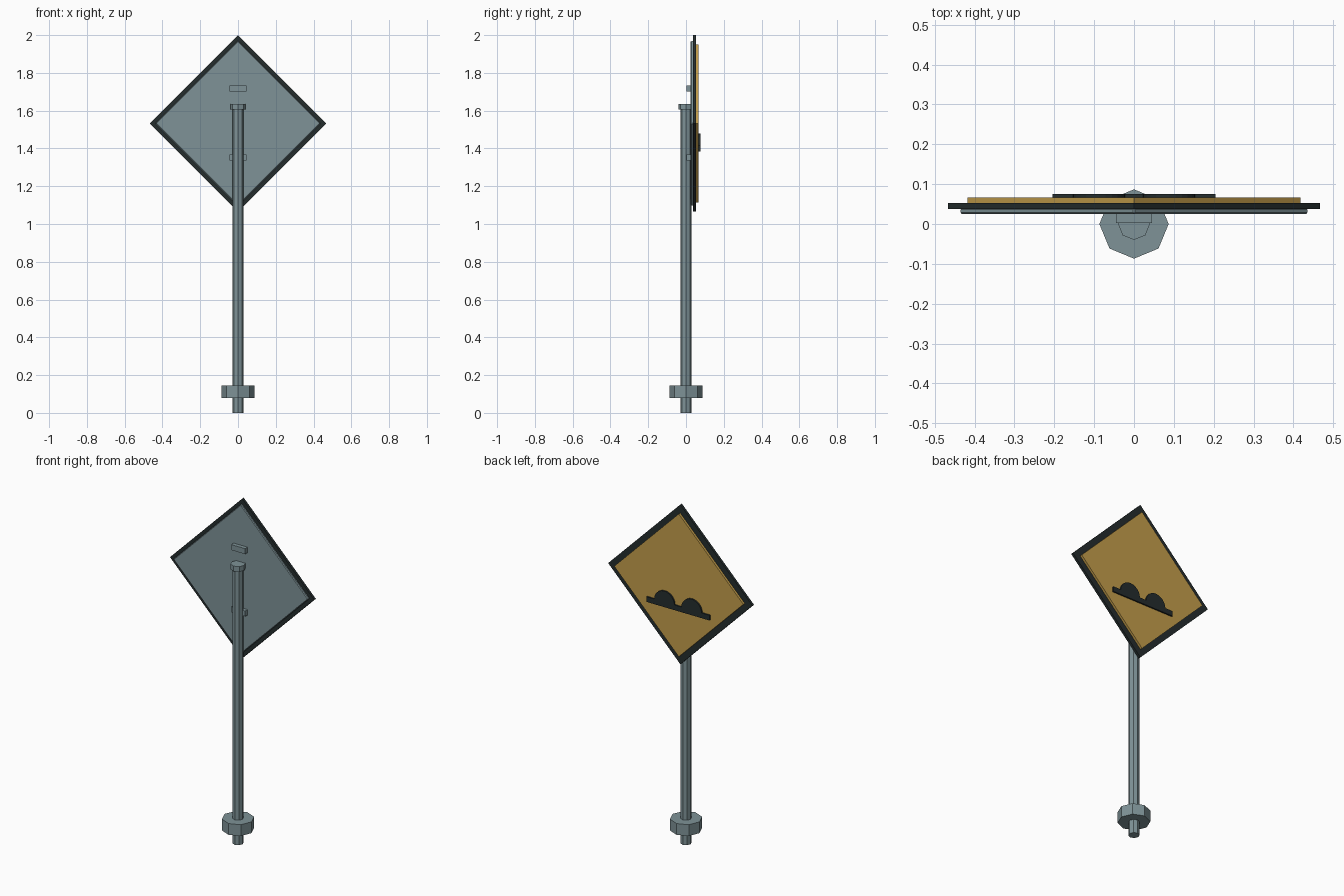
import bpy
import bmesh
from math import cos, sin, pi, sqrt

cube = bpy.data.objects.get("Cube")
if cube:
    bpy.data.objects.remove(cube, do_unlink=True)


def material(name, rgb):
    mat = bpy.data.materials.new(name)
    mat.use_nodes = True
    mat.diffuse_color = (*rgb, 1)
    mat.node_tree.nodes["Principled BSDF"].inputs["Base Color"].default_value = (*rgb, 1)
    return mat


steel = material("grey steel", (0.21, 0.29, 0.31))
yellow = material("sign yellow", (0.55, 0.34, 0.07))
black = material("sign black", (0.018, 0.026, 0.027))


def prism(name, outline, start, end, mat, axis="Z"):
    """Extrude a closed 2D outline along Z or Y."""
    bm = bmesh.new()
    place = (lambda a, b, t: (a, b, t)) if axis == "Z" else (lambda a, b, t: (a, t, b))
    rings = [[bm.verts.new(place(a, b, t)) for a, b in outline] for t in (start, end)]
    for ring in rings:
        bm.faces.new(ring)
    for i in range(len(outline)):
        j = (i + 1) % len(outline)
        bm.faces.new((rings[0][i], rings[0][j], rings[1][j], rings[1][i]))
    bmesh.ops.recalc_face_normals(bm, faces=bm.faces)
    mesh = bpy.data.meshes.new(name)
    bm.to_mesh(mesh)
    bm.free()
    mesh.materials.append(mat)
    obj = bpy.data.objects.new(name, mesh)
    bpy.context.collection.objects.link(obj)
    return obj


def polygon(radius, sides, x=0, z=0):
    return [(x + radius * cos(2 * pi * i / sides), z + radius * sin(2 * pi * i / sides))
            for i in range(sides)]


def rectangle(half_width, bottom, top):
    return [(-half_width, bottom), (half_width, bottom), (half_width, top), (-half_width, top)]


# Octagonal post with its cap and base collar
prism("post", polygon(0.03, 8), 0, 1.61, steel)
prism("post_cap", polygon(0.04, 8), 1.605, 1.635, steel)
prism("base_collar", polygon(0.087, 8), 0.08, 0.146, steel)

# Brackets between post and sign
for name, z in (("lower_bracket", 1.352), ("upper_bracket", 1.717)):
    prism(name, rectangle(0.045, z - 0.016, z + 0.016), 0.002, 0.028, steel, "Y")

# Diamond sign in three layers
CENTRE = 1.533
backing = prism("sign_backing", polygon(0.438, 4, 0, CENTRE), 0.025, 0.04, steel, "Y")
bevel = backing.modifiers.new("edge_bevel", "BEVEL")
bevel.width = 0.004
bevel.segments = 1
prism("sign_border", polygon(0.467, 4, 0, CENTRE), 0.038, 0.053, black, "Y")
prism("sign_face", polygon(0.418, 4, 0, CENTRE), 0.052, 0.067, yellow, "Y")

# Uneven road symbol: a bar with two round bumps
prism("symbol_bar", rectangle(0.204, 1.385, 1.415), 0.066, 0.0755, black, "Y")
for name, x in (("left_bump", 0.088), ("right_bump", -0.088)):
    arch = [(x + 0.066 * cos(pi * i / 12), 1.413 + 0.066 * sin(pi * i / 12)) for i in range(13)]
    prism(name, arch, 0.066, 0.0755, black, "Y")
